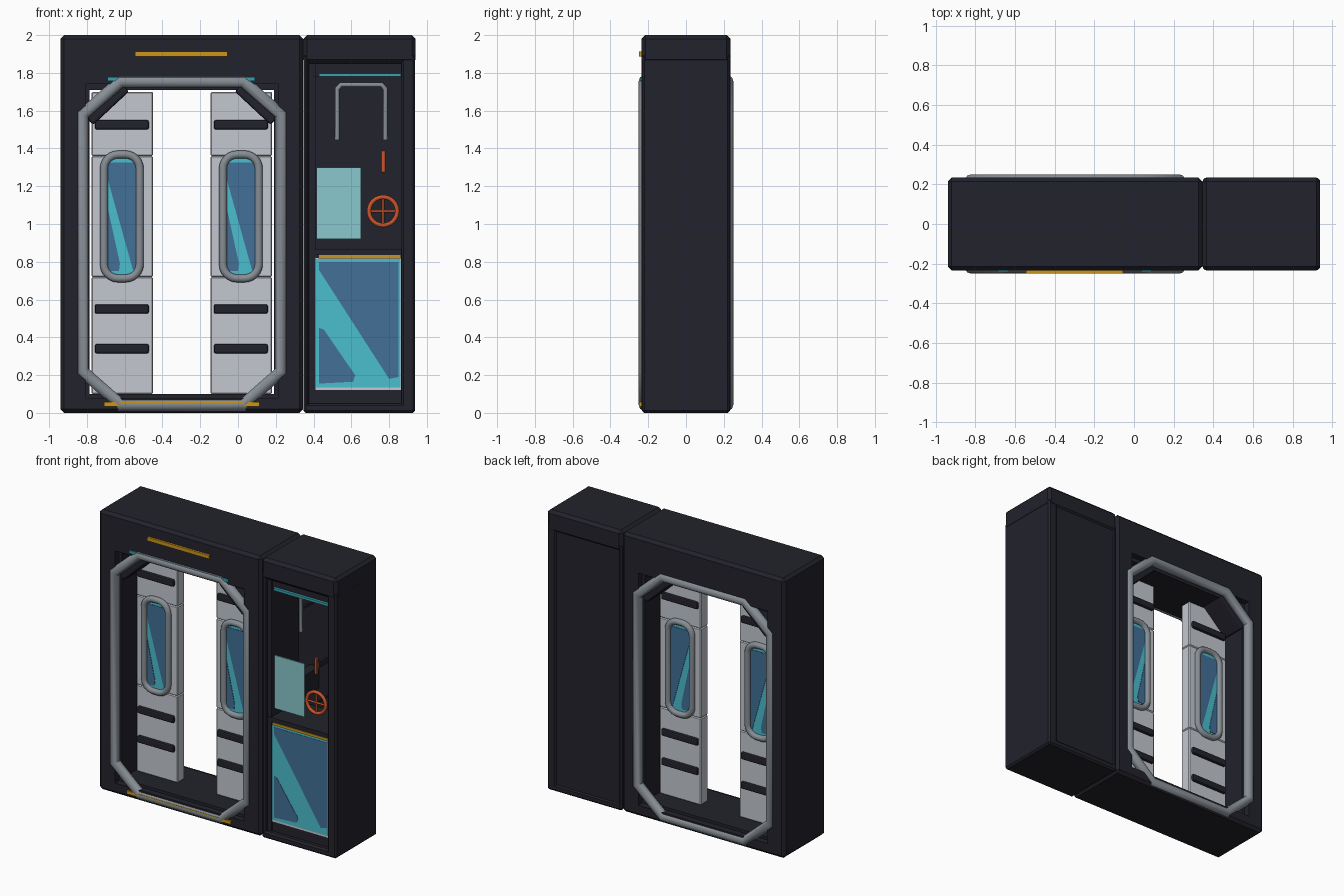
import bpy, bmesh, math
from mathutils import Matrix, Vector

if "Cube" in bpy.data.objects:
    bpy.data.objects.remove(bpy.data.objects["Cube"])


def mat(name, r, g, b):
    m = bpy.data.materials.new(name)
    m.diffuse_color = (r, g, b, 1)
    m.use_nodes = True
    m.node_tree.nodes["Principled BSDF"].inputs["Base Color"].default_value = m.diffuse_color
    return m


DARK = mat("dark_hull", 0.016, 0.016, 0.025)
GREY = mat("grey_pipe", 0.24, 0.27, 0.30)
LIGHT = mat("light_panel", 0.55, 0.58, 0.63)
BLUE = mat("blue_glass", 0.055, 0.16, 0.31)
CYAN = mat("cyan_glass", 0.07, 0.51, 0.61)
TEAL = mat("pale_teal", 0.25, 0.58, 0.61)
STRIP = mat("cyan_light", 0.04, 0.36, 0.43)
ORANGE = mat("orange_control", 0.60, 0.09, 0.025)
YELLOW = mat("yellow_stripe", 0.60, 0.30, 0.01)


def finish(name, bm, m):
    bmesh.ops.recalc_face_normals(bm, faces=bm.faces[:])
    me = bpy.data.meshes.new(name)
    bm.to_mesh(me)
    bm.free()
    me.materials.append(m)
    ob = bpy.data.objects.new(name, me)
    bpy.context.collection.objects.link(ob)
    return ob


def box(name, x, y, z, m, bevel=0.0, segs=1, turn=0.0):
    """Box from (min, max) ranges; turn rotates it about its y axis."""
    bm = bmesh.new()
    size = [r[1] - r[0] for r in (x, y, z)]
    mid = Vector([(r[0] + r[1]) / 2 for r in (x, y, z)])
    bmesh.ops.create_cube(bm, size=1, matrix=Matrix.Diagonal((*size, 1)))
    if bevel:
        bmesh.ops.bevel(bm, geom=bm.edges[:], offset=bevel, segments=segs,
                        profile=0.5, affect='EDGES')
    bmesh.ops.transform(bm, verts=bm.verts[:],
                        matrix=Matrix.Translation(mid) @ Matrix.Rotation(turn, 4, 'Y'))
    return finish(name, bm, m)


def plate(name, pts, y0, y1, m):
    """Flat x-z outline extruded from y0 to y1."""
    bm = bmesh.new()
    f = bm.faces.new([bm.verts.new((px, y0, pz)) for px, pz in pts])
    new = bmesh.ops.extrude_face_region(bm, geom=[f])["geom"]
    bmesh.ops.translate(bm, vec=(0, y1 - y0, 0),
                        verts=[v for v in new if isinstance(v, bmesh.types.BMVert)])
    return finish(name, bm, m)


def pipe(name, pts, y, radius, m, closed=True):
    """Round pipe along an x-z path."""
    cu = bpy.data.curves.new(name, 'CURVE')
    cu.dimensions = '3D'
    cu.bevel_depth = radius
    cu.bevel_resolution = 3
    cu.use_fill_caps = True
    sp = cu.splines.new('POLY')
    sp.points.add(len(pts) - 1)
    for p, (px, pz) in zip(sp.points, pts):
        p.co = (px, y, pz, 1)
    sp.use_cyclic_u = closed
    ob = bpy.data.objects.new(name, cu)
    bpy.context.collection.objects.link(ob)
    bpy.ops.object.select_all(action='DESELECT')
    ob.select_set(True)
    bpy.context.view_layer.objects.active = ob
    bpy.ops.object.convert(target='MESH')
    ob = bpy.context.view_layer.objects.active
    ob.data.materials.clear()
    ob.data.materials.append(m)
    bpy.ops.object.shade_smooth_by_angle(angle=math.radians(40))
    return ob


def rounded(cx, cz, hx, hz, r, n=6):
    pts = []
    for k, (sx, sz) in enumerate(((1, 1), (-1, 1), (-1, -1), (1, -1))):
        for i in range(n + 1):
            a = math.pi / 2 * (k + i / n)
            pts.append((cx + sx * (hx - r) + r * math.cos(a),
                        cz + sz * (hz - r) + r * math.sin(a)))
    return pts


def cut(ob, x, y, z):
    c = box("cutter", x, y, z, DARK)
    c.hide_render = True
    md = ob.modifiers.new("opening", 'BOOLEAN')
    md.operation, md.solver, md.object = 'DIFFERENCE', 'EXACT', c
    bpy.context.view_layer.objects.active = ob
    bpy.ops.object.modifier_apply(modifier=md.name)
    bpy.data.objects.remove(c)


# --- door frame with stepped opening ---
D = 0.235
frame = box("door_frame", (-0.94, 0.345), (-D, D), (0, 2), DARK, 0.02)
cut(frame, (-0.785, 0.19), (-1, 1), (0.10, 1.71))
for s in (-1, 1):
    cut(frame, (-0.808, 0.213), tuple(sorted((s * 0.19, s * 0.5))), (0.08, 1.74))

CX = -0.297
octagon = [(CX + sx * dx, pz) for sx, dx, pz in (
    (-1, 0.525, 0.22), (-1, 0.525, 1.58), (-1, 0.325, 1.755), (1, 0.325, 1.755),
    (1, 0.525, 1.58), (1, 0.525, 0.22), (1, 0.325, 0.043), (-1, 0.325, 0.043))]
for s, side in ((-1, "front"), (1, "back")):
    pipe(side + "_frame_pipe", octagon, s * 0.215, 0.036, GREY)

# corner braces inside the top of the opening
for s, side in ((-1, "left"), (1, "right")):
    bx = CX + s * 0.395
    box(side + "_corner_brace", (bx - 0.13, bx + 0.13), (-0.2, 0.2), (1.605, 1.665),
        DARK, 0.012, 2, turn=s * math.radians(43))

# frame light strips
box("header_stripe", (-0.545, -0.055), (-0.25, -0.22), (1.888, 1.914), YELLOW)
box("top_light_strip", (-0.69, 0.09), (-0.243, -0.22), (1.757, 1.777), STRIP)
box("sill_stripe", (-0.71, 0.115), (-0.248, -0.22), (0.035, 0.058), YELLOW)

# --- sliding door leaves ---
for side, x0 in (("left", -0.775), ("right", -0.145)):
    x1, c = x0 + 0.325, x0 + 0.16
    for part, z0, z1 in (("lower", 0.10, 0.72), ("middle", 0.72, 1.36), ("upper", 1.36, 1.70)):
        box(f"{side}_door_{part}_panel", (x0, x1), (-0.04, 0.04), (z0, z1), LIGHT, 0.006)
    for s, face in ((-1, "front"), (1, "back")):
        tag = f"{side}_door_{face}"
        for i, z in enumerate((0.34, 0.55, 1.525)):
            box(f"{tag}_bar_{i}", (c - 0.143, c + 0.143), (s * 0.045 - 0.015, s * 0.045 + 0.015),
                (z - 0.025, z + 0.025), DARK, 0.01, 2)
        pipe(tag + "_window_rim", rounded(c, 1.04, 0.095, 0.328, 0.075), s * 0.045, 0.022, GREY)
        plate(tag + "_window", rounded(c, 1.04, 0.092, 0.325, 0.07), s * 0.036, s * 0.043, CYAN)
        l, r, t, b = c - 0.078, c + 0.078, 1.325, 0.75
        plate(tag + "_window_upper_tint", [(l, t), (r, t), (r, b), (r - 0.02, b + 0.01), (l, 1.25)],
              s * 0.04, s * 0.046, BLUE)
        plate(tag + "_window_lower_tint", [(l, 1.10), (c - 0.01, 0.79), (c - 0.015, b), (l, b)],
              s * 0.04, s * 0.046, BLUE)

# --- side cabinet shell ---
box("cabinet_header", (0.345, 0.94), (-D, D), (1.85, 2), DARK, 0.02)
box("cabinet_base", (0.347, 0.938), (-0.233, 0.233), (0, 0.05), DARK, 0.012)
box("cabinet_left_wall", (0.347, 0.377), (-0.233, 0.233), (0.0, 1.9), DARK, 0.012)
box("cabinet_right_wall", (0.865, 0.938), (-0.233, 0.233), (0.0, 1.9), DARK, 0.012)
box("cabinet_left_liner", (0.37, 0.41), (-0.205, 0.2), (0.04, 1.87), DARK)
box("cabinet_back", (0.36, 0.90), (0.10, 0.224), (0.03, 1.9), DARK)
box("cabinet_shelf", (0.38, 0.88), (-0.21, 0.12), (0.835, 0.865), DARK)
box("cabinet_locker_body", (0.38, 0.88), (-0.198, 0.12), (0.03, 0.835), DARK)

# locker window with tinted reflections
box("locker_window_rim", (0.41, 0.862), (-0.202, -0.19), (0.12, 0.82), LIGHT)
box("locker_window", (0.414, 0.86), (-0.207, -0.2), (0.135, 0.815), CYAN)
plate("locker_upper_tint", [(0.43, 0.80), (0.85, 0.80), (0.85, 0.19), (0.80, 0.18), (0.43, 0.755)],
      -0.209, -0.203, BLUE)
plate("locker_lower_tint", [(0.43, 0.45), (0.455, 0.44), (0.62, 0.20), (0.61, 0.165), (0.43, 0.155)],
      -0.209, -0.203, BLUE)
box("locker_stripe", (0.425, 0.862), (-0.215, -0.2), (0.817, 0.835), YELLOW)
box("cabinet_light_strip", (0.43, 0.862), (-0.215, -0.195), (1.78, 1.798), STRIP)
box("cabinet_light_mount", (0.40, 0.87), (-0.196, -0.17), (1.78, 1.86), DARK)

# hanging rail, screen and controls
pipe("hanging_rail", [(0.525, 1.445), (0.525, 1.715), (0.545, 1.737), (0.76, 1.737),
                      (0.78, 1.715), (0.78, 1.445)], -0.04, 0.013, GREY, closed=False)
for x in (0.525, 0.78):
    box("rail_mount", (x - 0.008, x + 0.008), (-0.04, 0.11), (1.60, 1.616), DARK)
box("screen", (0.415, 0.652), (-0.18, -0.172), (0.92, 1.30), TEAL)
box("screen_mount", (0.50, 0.57), (-0.173, 0.11), (1.0, 1.15), DARK)

WX, WZ, WY = 0.768, 1.068, -0.213
ring = [(WX + 0.075 * math.cos(i * math.tau / 24), WZ + 0.075 * math.sin(i * math.tau / 24))
        for i in range(24)]
pipe("valve_wheel", ring, WY, 0.012, ORANGE)
pipe("valve_spoke_across", [(WX - 0.075, WZ), (WX + 0.075, WZ)], WY, 0.007, ORANGE, False)
pipe("valve_spoke_up", [(WX, WZ - 0.075), (WX, WZ + 0.075)], WY, 0.007, ORANGE, False)
box("valve_spindle", (WX - 0.007, WX + 0.007), (WY + 0.005, 0.11), (WZ - 0.007, WZ + 0.007), DARK)
box("lever", (0.756, 0.781), (-0.222, -0.2), (1.272, 1.39), ORANGE, 0.004)
box("lever_mount", (0.76, 0.777), (-0.201, 0.11), (1.31, 1.35), DARK)
